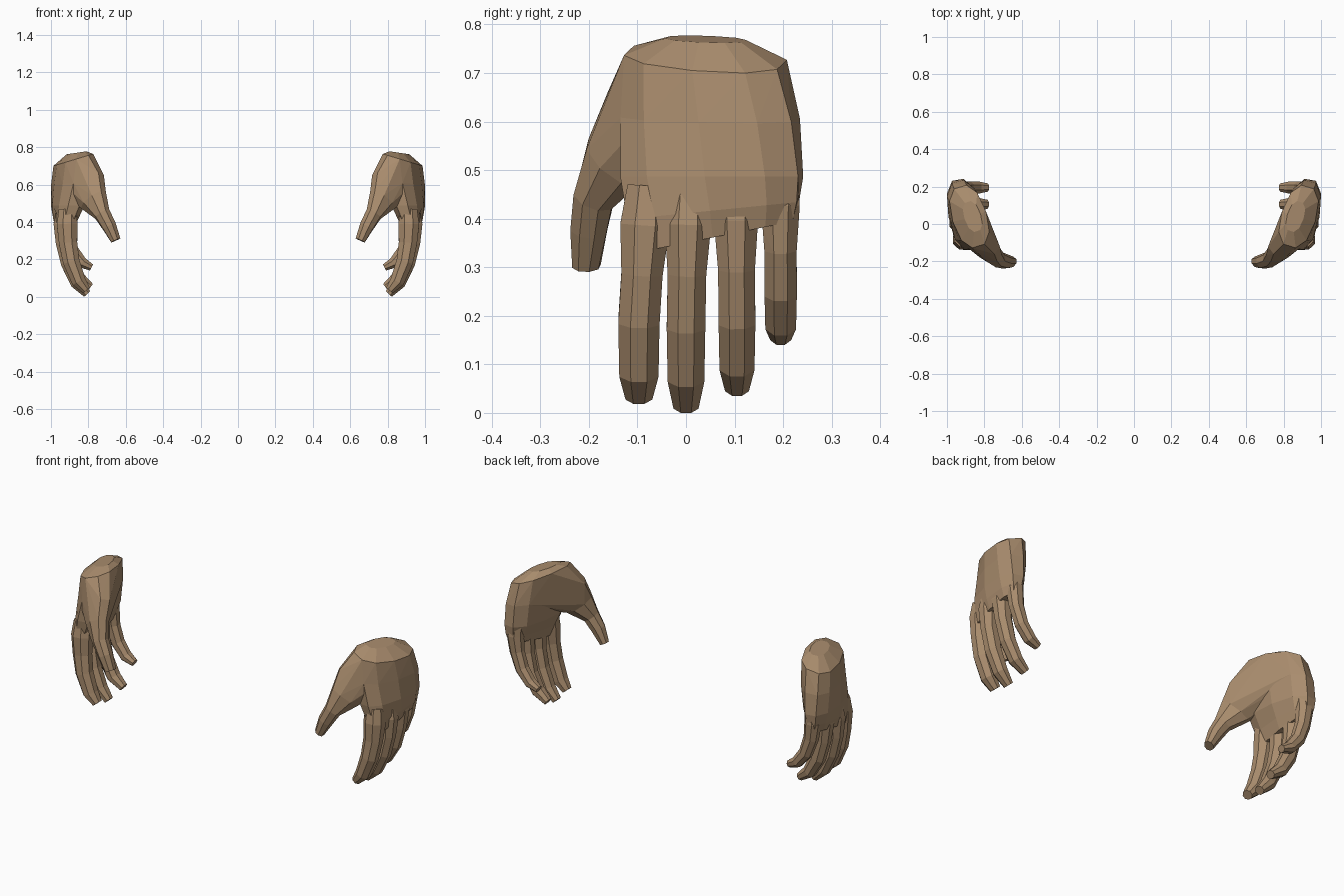
import bpy, bmesh, math
from mathutils import Vector

if "Cube" in bpy.data.objects:
    bpy.data.objects.remove(bpy.data.objects["Cube"])

skin = bpy.data.materials.new("tan skin")
skin.diffuse_color = (0.40, 0.265, 0.155, 1)
skin.use_nodes = True
skin.node_tree.nodes["Principled BSDF"].inputs["Base Color"].default_value = skin.diffuse_color


def ring_points(ring, n, power=1.0):
    c, u, v = ring
    pts = []
    for i in range(n):
        a = 2 * math.pi * (i + 0.5) / n
        p, q = math.cos(a), math.sin(a)
        pts.append(c + u * math.copysign(abs(p) ** power, p)
                   + v * math.copysign(abs(q) ** power, q))
    return pts


def finish(name, bm):
    bmesh.ops.recalc_face_normals(bm, faces=bm.faces)
    me = bpy.data.meshes.new(name)
    bm.to_mesh(me)
    bm.free()
    me.materials.append(skin)
    ob = bpy.data.objects.new(name, me)
    bpy.context.collection.objects.link(ob)
    return ob


def loft(name, rings, n, power=1.0):
    """Skin a closed solid through rings of (centre, half vector u, half vector v)."""
    bm = bmesh.new()
    loops = [[bm.verts.new(p) for p in ring_points(r, n, power)] for r in rings]
    for a, b in zip(loops, loops[1:]):
        for i in range(n):
            j = (i + 1) % n
            bm.faces.new((a[i], a[j], b[j], b[i]))
    bm.faces.new(loops[0])
    bm.faces.new(loops[-1])
    return finish(name, bm)


def hull(name, points):
    bm = bmesh.new()
    for p in points:
        bm.verts.new(p)
    res = bmesh.ops.convex_hull(bm, input=bm.verts)
    bmesh.ops.delete(bm, geom=[v for v in bm.verts if not v.link_faces], context='VERTS')
    return finish(name, bm)


def path_rings(pts, wide):
    """Rings along a path of (x, y, z, half width, half thickness)."""
    cs = [Vector(p[:3]) for p in pts]
    rings = []
    for i, p in enumerate(pts):
        t = (cs[min(i + 1, len(cs) - 1)] - cs[max(i - 1, 0)]).normalized()
        w = Vector(wide)
        w = (w - t * w.dot(t)).normalized()
        rings.append((cs[i], w * p[3], t.cross(w) * p[4]))
    return rings


# palm: x, y, z, half width, half thickness, twist, z slope along x, z slope along y
palm_rings = []
for x, y, z, a, b, tw, sx, sy in [
        (0.865, 0.04, 0.773, 0.085, 0.045, 18, -0.15, 0),
        (0.882, 0.04, 0.735, 0.172, 0.093, 17, -0.30, 0),
        (0.895, 0.05, 0.61, 0.190, 0.093, 15, -0.1, 0),
        (0.912, 0.053, 0.49, 0.194, 0.083, 10, 0, 0),
        (0.926, 0.056, 0.42, 0.183, 0.064, 6, 0, 0.1),
        (0.930, 0.058, 0.365, 0.170, 0.045, 4, 0, 0.2)]:
    s, c = math.sin(math.radians(tw)), math.cos(math.radians(tw))
    palm_rings.append((Vector((x, y, z)),
                       Vector((s, c, s * sx + c * sy)) * a,
                       Vector((c, -s, c * sx - s * sy)) * b))
palm = loft("palm", palm_rings, 10, 0.85)

# four curled fingers: y at the base and tip, half width, path of (x, z)
fingers = {
    "index_finger": (-0.078, -0.097, 0.046, [(0.913, 0.47), (0.915, 0.39), (0.910, 0.29),
                                             (0.893, 0.19), (0.853, 0.085), (0.812, 0.037)]),
    "middle_finger": (0.006, 0.0, 0.043, [(0.928, 0.47), (0.936, 0.39), (0.930, 0.29),
                                          (0.906, 0.18), (0.860, 0.075), (0.808, 0.018)]),
    "ring_finger": (0.102, 0.105, 0.041, [(0.930, 0.48), (0.938, 0.40), (0.928, 0.30),
                                          (0.900, 0.19), (0.850, 0.10), (0.790, 0.055)]),
    "little_finger": (0.194, 0.195, 0.036, [(0.922, 0.50), (0.932, 0.43), (0.920, 0.34),
                                            (0.888, 0.25), (0.836, 0.185), (0.785, 0.16)])}
size = [(1.0, 1.1), (1.2, 1.3), (1.0, 1.15), (1.0, 1.05), (0.95, 0.9), (0.65, 0.55)]
parts = []
for name, (y0, y1, r, path) in fingers.items():
    pts = []
    for i, ((x, z), (a, b)) in enumerate(zip(path, size)):
        y = y0 + (y1 - y0) * min(i / 3, 1)
        pts.append((x, y, z, r * a, r * b))
    parts.append(loft(name, path_rings(pts, (0, 1, 0)), 8))

# thumb with its broad fleshy base blended into the palm
thumb_rings = path_rings([
    (0.855, -0.03, 0.695, 0.075, 0.055),
    (0.808, -0.105, 0.60, 0.110, 0.066),
    (0.775, -0.150, 0.52, 0.085, 0.056),
    (0.727, -0.190, 0.445, 0.046, 0.044),
    (0.690, -0.200, 0.38, 0.040, 0.040),
    (0.655, -0.205, 0.305, 0.026, 0.032)], (0.8, 0.6, 0))
parts.append(loft("thumb", thumb_rings, 8))
blend = [p for r in palm_rings[1:3] for p in ring_points(r, 10, 0.85)]
blend += [p for r in thumb_rings[:3] for p in ring_points(r, 8)]
parts.append(hull("thumb_base", blend))

# fuse the parts into one hand
for p in parts:
    m = palm.modifiers.new("join " + p.name, 'BOOLEAN')
    m.operation = 'UNION'
    m.solver = 'EXACT'
    m.object = p
bpy.context.view_layer.update()
dg = bpy.context.evaluated_depsgraph_get()
mesh = bpy.data.meshes.new_from_object(palm.evaluated_get(dg))
palm.modifiers.clear()
palm.data = mesh
for p in parts:
    bpy.data.objects.remove(p)
palm.name = "hands"

# stand on the ground and mirror to the other side
low = min(v.co.z for v in mesh.vertices)
far = max(v.co.x for v in mesh.vertices)
for v in mesh.vertices:
    v.co.z -= low
    v.co.x += 1.0 - far
palm.modifiers.new("other hand", 'MIRROR')
